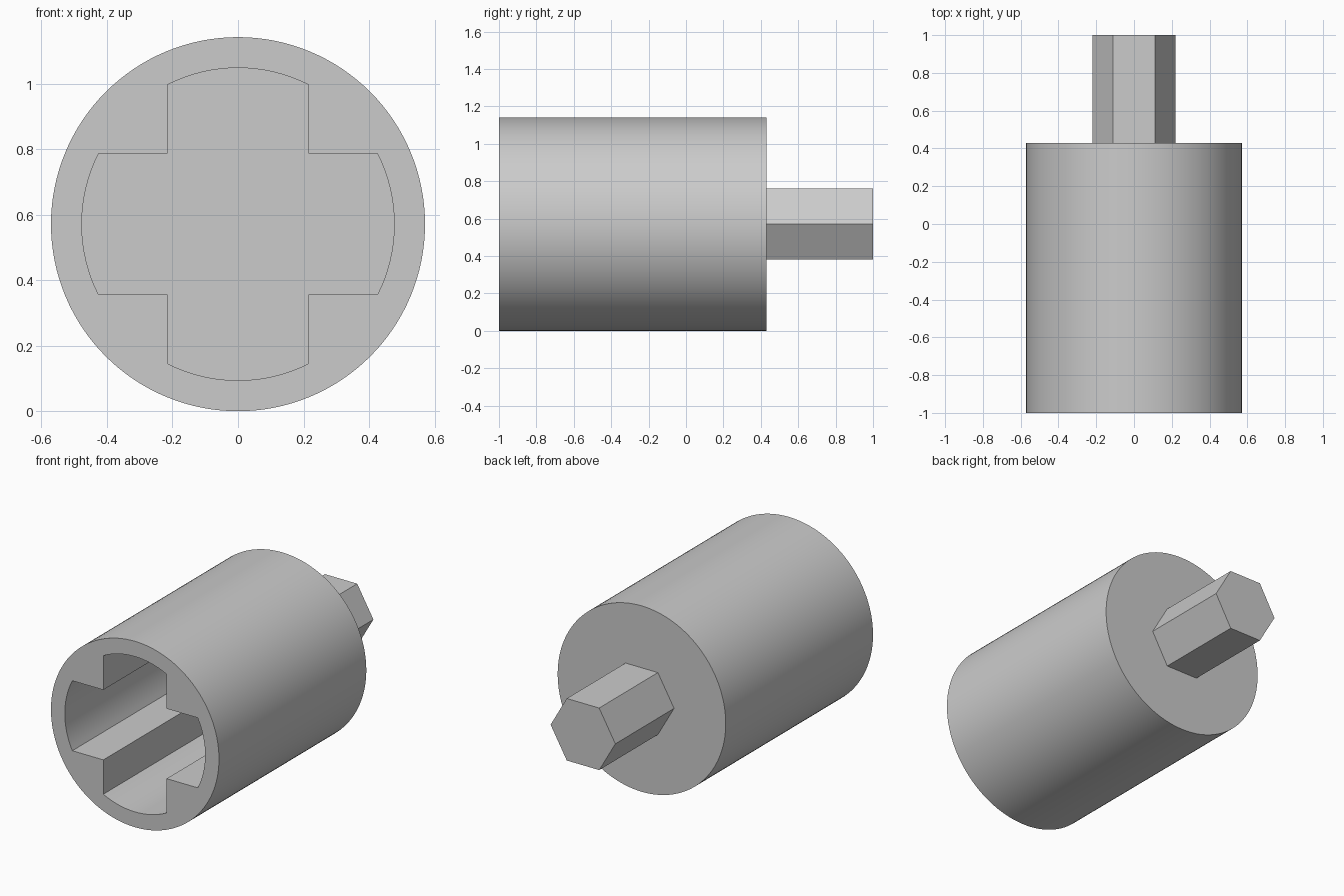
import bpy, bmesh
from math import sin, cos, pi, asin, radians

cube = bpy.data.objects.get("Cube")
if cube:
    bpy.data.objects.remove(cube, do_unlink=True)

RADIUS = 0.571       # barrel
FRONT, SHOULDER, BACK = -1.0, 0.43, 1.0
BORE, HALF_SLOT = 0.477, 0.215
BORE_END = 0.286     # inner end of the socket

grey = bpy.data.materials.new("plain_grey")
grey.use_nodes = True
colour = (0.6, 0.6, 0.6, 1)
grey.diffuse_color = colour
grey.node_tree.nodes["Principled BSDF"].inputs["Base Color"].default_value = colour


def prism(name, profile, y0, y1):
    """Extrude an x-z profile, centred on the barrel axis, along y."""
    bm = bmesh.new()
    face = bm.faces.new([bm.verts.new((x, y0, z + RADIUS)) for x, z in profile])
    geom = bmesh.ops.extrude_face_region(bm, geom=[face])["geom"]
    top = [v for v in geom if isinstance(v, bmesh.types.BMVert)]
    bmesh.ops.translate(bm, verts=top, vec=(0, y1 - y0, 0))
    bmesh.ops.recalc_face_normals(bm, faces=bm.faces)
    mesh = bpy.data.meshes.new(name)
    bm.to_mesh(mesh)
    bm.free()
    mesh.materials.append(grey)
    obj = bpy.data.objects.new(name, mesh)
    bpy.context.collection.objects.link(obj)
    return obj


def polygon(radius, sides):
    return [(radius * cos(2 * pi * i / sides), radius * sin(2 * pi * i / sides))
            for i in range(sides)]


def cross_profile(steps=16):
    """Four arms with rounded ends, meeting at square inner corners."""
    spread = asin(HALF_SLOT / BORE)
    points = []
    for arm in range(4):
        c, s = round(cos(arm * pi / 2)), round(sin(arm * pi / 2))
        local = [(BORE * cos(a), BORE * sin(a)) for a in
                 (spread * (2 * i / steps - 1) for i in range(steps + 1))]
        local.append((HALF_SLOT, HALF_SLOT))
        points += [(x * c - z * s, x * s + z * c) for x, z in local]
    return points


# Barrel with the cross-shaped socket cut into its front
barrel = prism("barrel", polygon(RADIUS, 128), FRONT, SHOULDER)
cutter = prism("socket_cutter", cross_profile(), FRONT - 0.1, BORE_END)
cutter.hide_render = True
cut = barrel.modifiers.new("socket", 'BOOLEAN')
cut.operation = 'DIFFERENCE'
cut.solver = 'EXACT'
cut.object = cutter
bpy.ops.object.select_all(action='DESELECT')
bpy.context.view_layer.objects.active = barrel
barrel.select_set(True)
bpy.ops.object.modifier_apply(modifier=cut.name)
bpy.data.objects.remove(cutter, do_unlink=True)
bpy.ops.object.shade_smooth_by_angle(angle=radians(30))

# Hexagonal drive shank on the back
prism("hex_shank", polygon(0.22, 6), SHOULDER - 0.01, BACK)
